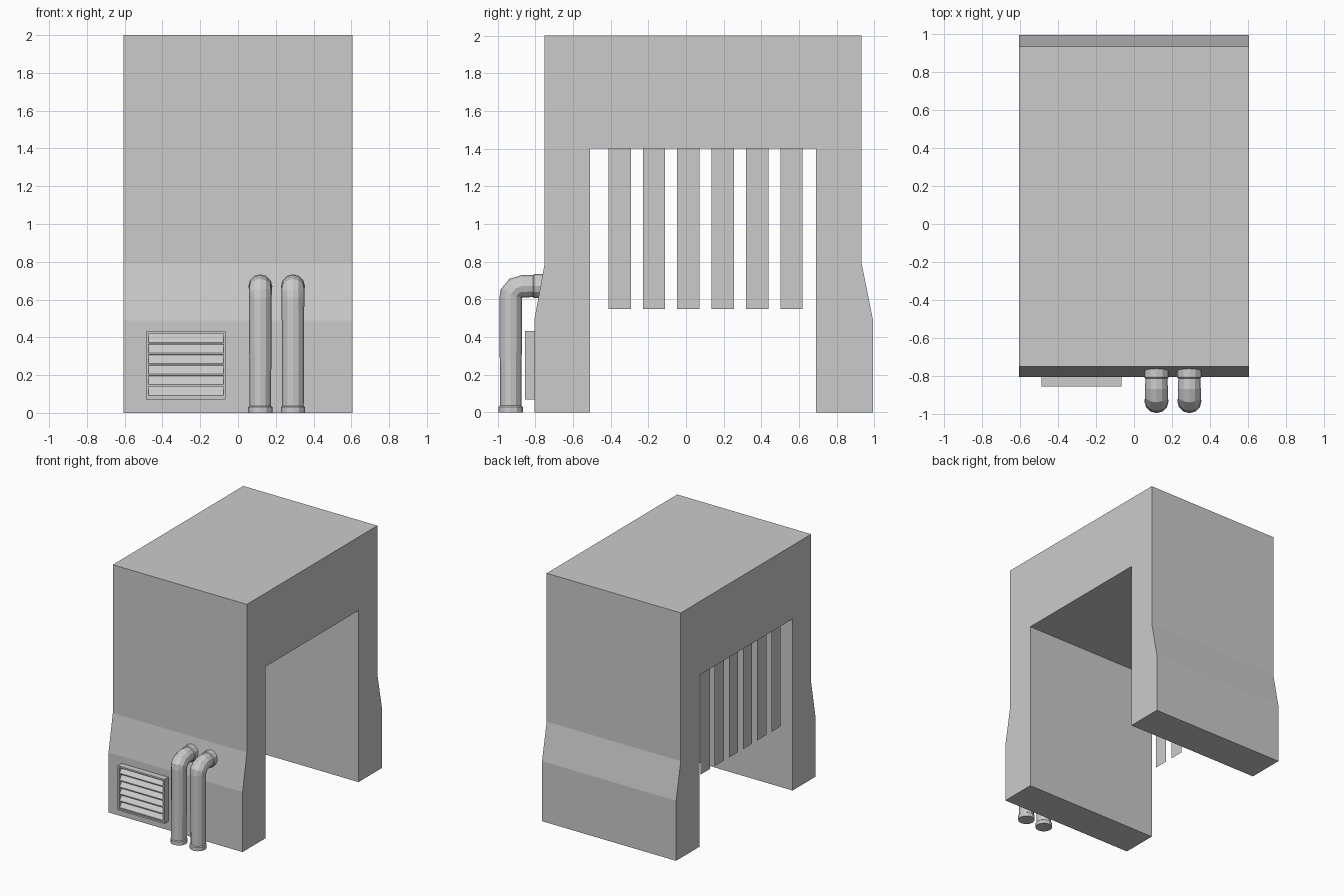
import bpy, bmesh, math

if "Cube" in bpy.data.objects:
    bpy.data.objects.remove(bpy.data.objects["Cube"])

HALF = 0.605


def make_object(name, bm):
    bmesh.ops.recalc_face_normals(bm, faces=bm.faces)
    mesh = bpy.data.meshes.new(name)
    bm.to_mesh(mesh)
    bm.free()
    obj = bpy.data.objects.new(name, mesh)
    bpy.context.collection.objects.link(obj)
    return obj


def prism(bm, profile, x0, x1):
    """Extrude a (y, z) outline along x."""
    face = bm.faces.new([bm.verts.new((x0, y, z)) for y, z in profile])
    ext = bmesh.ops.extrude_face_region(bm, geom=[face])["geom"]
    moved = [v for v in ext if isinstance(v, bmesh.types.BMVert)]
    bmesh.ops.translate(bm, verts=moved, vec=(x1 - x0, 0, 0))
    if face.is_valid and len([f for f in bm.faces if set(f.verts) == set(face.verts)]) == 0:
        bm.faces.new(face.verts)


def box(bm, x0, x1, y0, y1, z0, z1):
    prism(bm, [(y0, z0), (y1, z0), (y1, z1), (y0, z1)], x0, x1)


# Arch-shaped housing with flared feet
bm = bmesh.new()
prism(bm, [(-0.805, 0), (-0.51, 0), (-0.51, 1.4), (0.69, 1.4), (0.69, 0),
           (0.992, 0), (0.992, 0.49), (0.932, 0.79), (0.932, 2), (-0.75, 2),
           (-0.75, 0.79), (-0.805, 0.49)], -HALF, HALF)
make_object("housing", bm)

# Hanging curtain strips across the left opening
for i in range(6):
    y = -0.412 + i * 0.1825
    bm = bmesh.new()
    bm.faces.new([bm.verts.new((-0.565, a, z)) for a, z in
                  ((y, 0.55), (y, 1.4), (y + 0.119, 1.4), (y + 0.119, 0.55))])
    make_object(f"curtain_strip_{i + 1}", bm)

# Vent frame
X0, X1, Z0, Z1, T = -0.487, -0.065, 0.07, 0.432, 0.013
YF, YB = -0.855, -0.80
bm = bmesh.new()
box(bm, X0, X0 + T, YF, YB, Z0, Z1)
box(bm, X1 - T, X1, YF, YB, Z0, Z1)
box(bm, X0 + T, X1 - T, YF, YB, Z0, Z0 + T)
box(bm, X0 + T, X1 - T, YF, YB, Z1 - T, Z1)
make_object("vent_frame", bm)

# Sloping vent louvres
bm = bmesh.new()
pitch = (Z1 - Z0 - 2 * T) / 6
for i in range(6):
    z = Z0 + T + i * pitch
    prism(bm, [(-0.85, z + 0.002), (-0.85, z + 0.010), (-0.81, z + pitch),
               (-0.81, z + pitch - 0.008)], X0 + T, X1 - T)
make_object("vent_louvres", bm)

# Elbow pipes with collars: rings of (y, z, tilt in degrees, radius)
RINGS = [(-0.93, 0, 0, 0.064), (-0.93, 0.03, 0, 0.064), (-0.93, 0.036, 0, 0.057),
         (-0.93, 0.61, 0, 0.060), (-0.926, 0.632, 22, 0.061),
         (-0.902, 0.659, 55, 0.061), (-0.868, 0.67, 90, 0.060),
         (-0.812, 0.67, 90, 0.058), (-0.806, 0.67, 90, 0.064),
         (-0.758, 0.67, 90, 0.064)]
SIDES = 12
for n, px in enumerate((0.118, 0.291)):
    bm = bmesh.new()
    loops = []
    for y, z, tilt, r in RINGS:
        a = math.radians(tilt)
        ring = []
        for k in range(SIDES):
            t = 2 * math.pi * k / SIDES
            out = r * math.cos(t)
            ring.append(bm.verts.new((px + r * math.sin(t), y - out * math.cos(a),
                                      z + out * math.sin(a))))
        loops.append(ring)
    for lo, hi in zip(loops, loops[1:]):
        for k in range(SIDES):
            j = (k + 1) % SIDES
            bm.faces.new((lo[k], lo[j], hi[j], hi[k]))
    bm.faces.new(loops[0])
    bm.faces.new(loops[-1])
    make_object(f"pipe_{n + 1}", bm)
